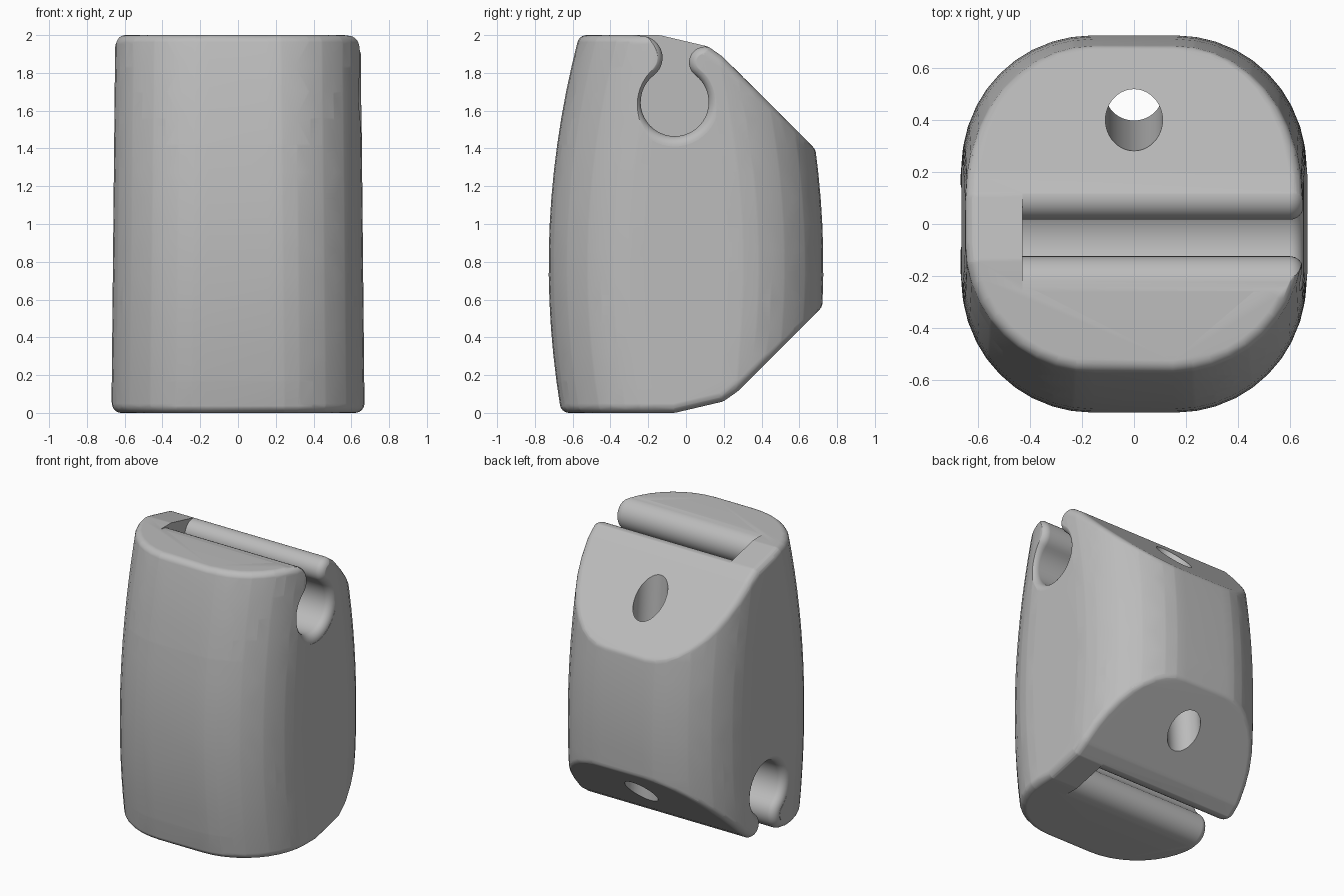
import bpy, bmesh, math
from mathutils import Vector

if "Cube" in bpy.data.objects:
    bpy.data.objects.remove(bpy.data.objects["Cube"])

ROUND = 0.05      # edge rounding of the block
SHIFT = 0.08      # lower features sit this much further back

grey = bpy.data.materials.new("plain grey")
grey.use_nodes = True
colour = (0.5, 0.5, 0.5, 1)
grey.diffuse_color = colour
grey.node_tree.nodes["Principled BSDF"].inputs["Base Color"].default_value = colour


def add_object(name, bm):
    bmesh.ops.recalc_face_normals(bm, faces=bm.faces)
    mesh = bpy.data.meshes.new(name)
    bm.to_mesh(mesh)
    bm.free()
    mesh.materials.append(grey)
    obj = bpy.data.objects.new(name, mesh)
    bpy.context.collection.objects.link(obj)
    return obj


def loft(rings):
    bm = bmesh.new()
    loops = [[bm.verts.new(p) for p in ring] for ring in rings]
    for a, b in zip(loops, loops[1:]):
        for i in range(len(a)):
            j = (i + 1) % len(a)
            bm.faces.new((a[i], a[j], b[j], b[i]))
    bm.faces.new(loops[0])
    bm.faces.new(loops[-1])
    return bm


def arc(cy, cz, r, start, end, steps):
    angles = [math.radians(start + (end - start) * i / steps) for i in range(steps + 1)]
    return [(cy + r * math.cos(a), cz + r * math.sin(a)) for a in angles]


# Block core: rounded rectangles that bulge in depth and taper in width
def section(z):
    depth = 0.727 - 0.11 * (z - 0.78) ** 2 - ROUND
    width = 0.67 - 0.01 * z - ROUND
    r = 0.5 - ROUND
    ring = []
    for k, (sx, sy) in enumerate(((1, 1), (-1, 1), (-1, -1), (1, -1))):
        for x, y in arc(sx * (width - r), sy * (depth - r), r, 90 * k, 90 * k + 90, 10):
            ring.append((x, y, z))
    return ring


core = loft([section(-0.1 + 2.2 * i / 16) for i in range(17)])

# Slice the core with the top planes and their shifted mirror at the bottom
slices = [((0, 2), (0, 1)), ((-0.14, 2), (0.235, 1)),
          ((0.157, 1.912), (0.7, 1)), ((0.4, 1.68), (1, 1))]
for (y, z), (ny, nz) in slices:
    for top in (True, False):
        point = Vector((0, y, z) if top else (0, y + SHIFT, 2 - z))
        normal = Vector((0, ny, nz if top else -nz)).normalized()
        bmesh.ops.bisect_plane(core, geom=core.verts[:] + core.edges[:] + core.faces[:],
                               plane_co=point - normal * ROUND, plane_no=normal,
                               clear_outer=True)

# Round every edge by sweeping a small ball over the core
ball = bmesh.new()
bmesh.ops.create_uvsphere(ball, u_segments=24, v_segments=12, radius=ROUND)
offsets = [v.co.copy() for v in ball.verts]
ball.free()
body = bmesh.new()
for v in core.verts:
    for o in offsets:
        body.verts.new(v.co + o)
core.free()
bmesh.ops.convex_hull(body, input=body.verts[:])
bmesh.ops.delete(body, geom=[v for v in body.verts if not v.link_faces], context="VERTS")
bmesh.ops.remove_doubles(body, verts=body.verts[:], dist=0.0005)
block = add_object("block", body)


# Keyhole channel outline, grown by d where the mouth flares
def keyhole(d):
    front = arc(-0.24, 1.88, 0.116 - d, 90, -52.5, 14)
    bore = arc(-0.06, 1.645, 0.18 + d, 127.5, 412.7, 36)
    back = arc(0.1, 1.855, 0.084 - d, 232.7, 45, 16)
    fy, fz = front[0]
    by, bz = back[-1]
    return ([(fy - 0.2, 2.3), (fy - 0.2, fz + 0.04)] + front + bore[1:-1] + back
            + [(by + 0.22, bz - 0.16), (by + 0.22, 2.3)])


def channel(name, top):
    mouth, flare = (0.654 if top else 0.667), 0.055
    stations = [(-0.43, 0)]
    for i in range(9):
        t = math.radians(90 * i / 8)
        stations.append((mouth - flare * (1 - math.sin(t)), flare * (1 - math.cos(t))))
    stations.append((0.9, flare))
    rings = []
    for x, d in stations:
        rings.append([(x, y, z) if top else (-x, y + SHIFT, 2 - z) for y, z in keyhole(d)])
    return add_object(name, loft(rings))


# Slanted bore through both sloping faces
def bore():
    rings = []
    for z in (-0.3, 2.3):
        cy = 0.4 + (1.69 - z) * 0.075
        rings.append([(x, y, z) for x, y in arc(0, cy, 0.11, 0, 360, 48)[:-1]])
    return add_object("cord_bore", loft(rings))


for cutter in (channel("upper_channel", True), channel("lower_channel", False), bore()):
    cutter.hide_render = True
    mod = block.modifiers.new(cutter.name, "BOOLEAN")
    mod.operation = "DIFFERENCE"
    mod.solver = "EXACT"
    mod.object = cutter
    bpy.context.view_layer.objects.active = block
    bpy.ops.object.modifier_apply(modifier=mod.name)
    bpy.data.objects.remove(cutter)

# Smooth shading with crisp cut edges
bpy.ops.object.select_all(action="DESELECT")
block.select_set(True)
bpy.context.view_layer.objects.active = block
bpy.ops.object.shade_smooth_by_angle(angle=math.radians(35))
weighted = block.modifiers.new("even_normals", "WEIGHTED_NORMAL")
weighted.keep_sharp = True
